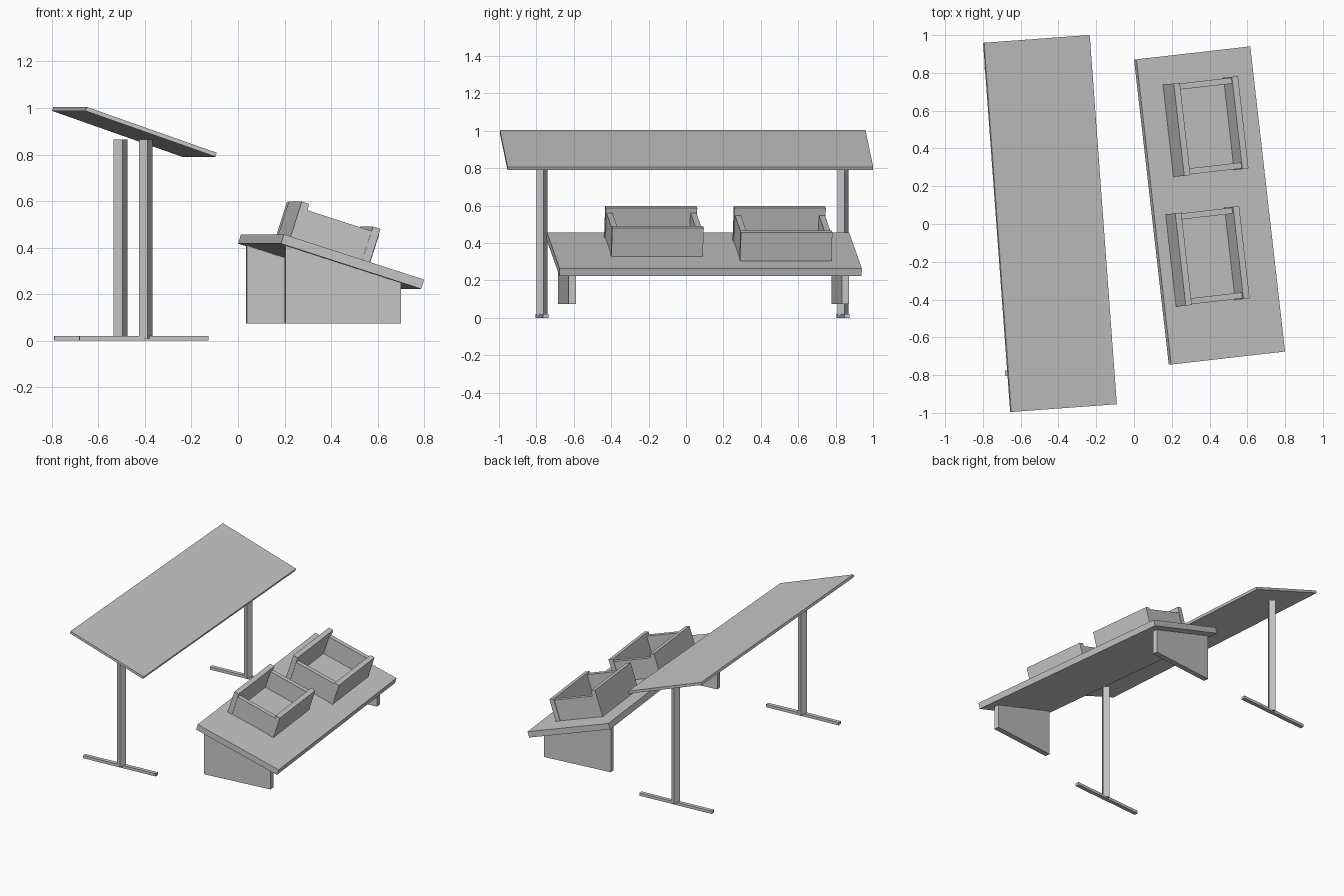
import bpy, bmesh
from math import radians, tan, cos
from mathutils import Matrix, Vector

if "Cube" in bpy.data.objects:
    bpy.data.objects.remove(bpy.data.objects["Cube"], do_unlink=True)

grey = bpy.data.materials.new("plain grey")
grey.use_nodes = True
GREY = (0.58, 0.58, 0.58, 1)
grey.diffuse_color = GREY
grey.node_tree.nodes["Principled BSDF"].inputs["Base Color"].default_value = GREY


def finish(name, bm, frame):
    bmesh.ops.recalc_face_normals(bm, faces=bm.faces)
    mesh = bpy.data.meshes.new(name)
    bm.to_mesh(mesh)
    bm.free()
    mesh.materials.append(grey)
    obj = bpy.data.objects.new(name, mesh)
    obj.matrix_world = frame
    bpy.context.collection.objects.link(obj)
    return obj


def box(name, low, high, frame):
    """Box between two corners, placed in a local frame."""
    low, high = Vector(low), Vector(high)
    bm = bmesh.new()
    bmesh.ops.create_cube(bm, size=1)
    bmesh.ops.scale(bm, vec=high - low, verts=bm.verts)
    bmesh.ops.translate(bm, vec=(low + high) / 2, verts=bm.verts)
    return finish(name, bm, frame)


def prism(name, profile, y, thickness, frame):
    """Side profile in x and z, extruded along y."""
    bm = bmesh.new()
    face = bm.faces.new([bm.verts.new((x, y - thickness / 2, z)) for x, z in profile])
    new = bmesh.ops.extrude_face_region(bm, geom=[face])["geom"]
    verts = [g for g in new if isinstance(g, bmesh.types.BMVert)]
    bmesh.ops.translate(bm, vec=(0, thickness, 0), verts=verts)
    return finish(name, bm, frame)


def turned(x, y, z, yaw, pitch=0):
    return (Matrix.Translation((x, y, z)) @ Matrix.Rotation(radians(yaw), 4, 'Z')
            @ Matrix.Rotation(radians(pitch), 4, 'Y'))


def slab(name, width, length, thick, frame):
    return box(name, (-width / 2, -length / 2, -thick / 2),
               (width / 2, length / 2, thick / 2), frame)


# Tall drawing table: tilted top on two posts with bar feet
slab("table_top", 0.594, 1.96, 0.018, turned(-0.445, 0.0025, 0.8975, 4.2, 19.4))
for side, x, y in (("front", -0.397, -0.77), ("back", -0.505, 0.84)):
    post = turned(x, y, 0, -30)
    box(f"{side}_post", (-0.0215, -0.0215, 0.01), (0.0215, 0.0215, 0.865), post)
    foot = turned(x - 0.008, y, 0, 4.2)
    box(f"{side}_foot", (-0.278, -0.014, 0), (0.278, 0.014, 0.02), foot)

# Low display bench: tilted slab on two end panels
CX, CY, CZ, YAW, TILT, THICK = 0.4, 0.0975, 0.34, 6.5, 17.8, 0.042
bench = turned(CX, CY, CZ, YAW, TILT)
slab("bench_top", 0.637, 1.626, THICK, bench)
slope = tan(radians(TILT))
underside = CZ - THICK / 2 / cos(radians(TILT))
x0, x1, base = -0.283, 0.217, 0.075
panel = [(x0, base), (x1, base), (x1, underside - x1 * slope), (x0, underside - x0 * slope)]
for side, y in (("front", -0.735), ("back", 0.735)):
    prism(f"{side}_bench_panel", panel, y, 0.038, turned(CX, CY, 0, YAW))

# Open crates standing on the bench slope
surface = bench @ Matrix.Translation((0, 0, THICK / 2))
BOARD, HALF = 0.034, 0.246


def crate(name, start, end, y, high, low, sides):
    frame = surface @ Matrix.Translation((0, y, 0))
    box(f"{name}_high_end", (start, -HALF, 0), (start + BOARD, HALF, high), frame)
    box(f"{name}_low_end", (end - BOARD, -HALF, 0), (end, HALF, low), frame)
    inner, outer = HALF - 0.036, HALF - 0.004
    for label, a, b in (("front", -outer, -inner), ("back", inner, outer)):
        box(f"{name}_{label}_side", (start + BOARD, a, 0), (end - BOARD, b, sides), frame)
    box(f"{name}_floor", (start + BOARD, -inner, 0), (end - BOARD, inner, 0.012), frame)


crate("back_crate", -0.188, 0.181, 0.418, 0.188, 0.158, 0.148)
crate("front_crate", -0.255, 0.105, -0.266, 0.168, 0.16, 0.14)
